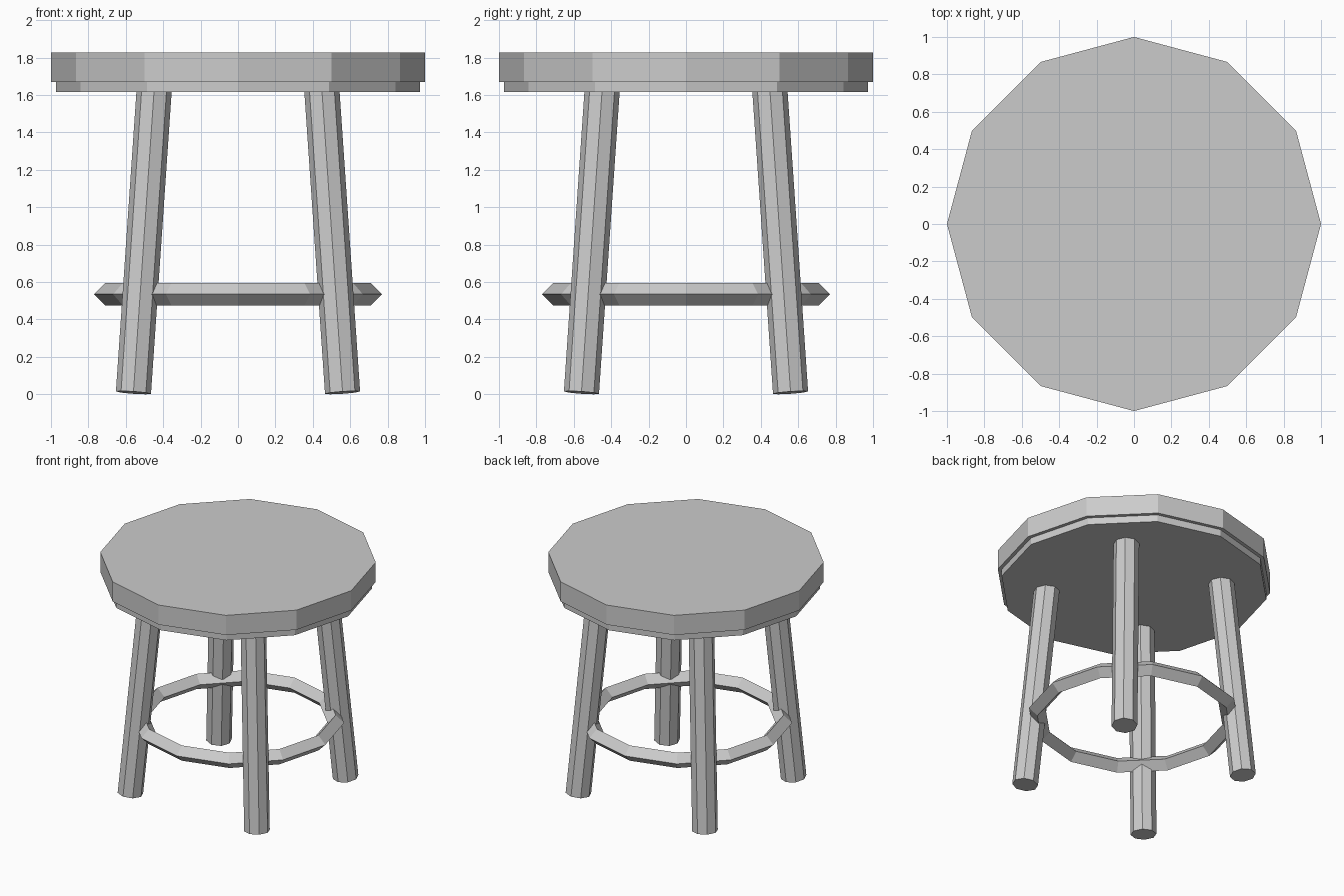
import bpy
from mathutils import Vector

if "Cube" in bpy.data.objects:
    bpy.data.objects.remove(bpy.data.objects["Cube"])


def cylinder(name, sides, radius, start, end):
    """Flat-faced prism running from start to end."""
    start, end = Vector(start), Vector(end)
    axis = end - start
    bpy.ops.mesh.primitive_cylinder_add(vertices=sides, radius=radius,
                                        depth=axis.length, location=(start + end) / 2)
    obj = bpy.context.object
    obj.name = name
    obj.rotation_mode = 'QUATERNION'
    obj.rotation_quaternion = Vector((0, 0, 1)).rotation_difference(axis)
    return obj


# Seat slab and the slightly smaller board beneath it
cylinder("seat", 12, 1.0, (0, 0, 1.67), (0, 0, 1.827))
cylinder("seat_underside", 12, 0.972, (0, 0, 1.615), (0, 0, 1.67))

# Four splayed octagonal legs, tops let into the underside
for sy, depth_name in ((-1, "front"), (1, "back")):
    for sx, side_name in ((-1, "left"), (1, "right")):
        cylinder(f"{depth_name}_{side_name}_leg", 8, 0.094,
                 (0.559 * sx, 0.559 * sy, 0.009),
                 (0.446 * sx, 0.446 * sy, 1.66))

# Foot ring with a diamond cross-section
bpy.ops.mesh.primitive_torus_add(major_segments=12, minor_segments=4,
                                 major_radius=0.71, minor_radius=0.061,
                                 location=(0, 0, 0.535))
bpy.context.object.name = "foot_ring"
